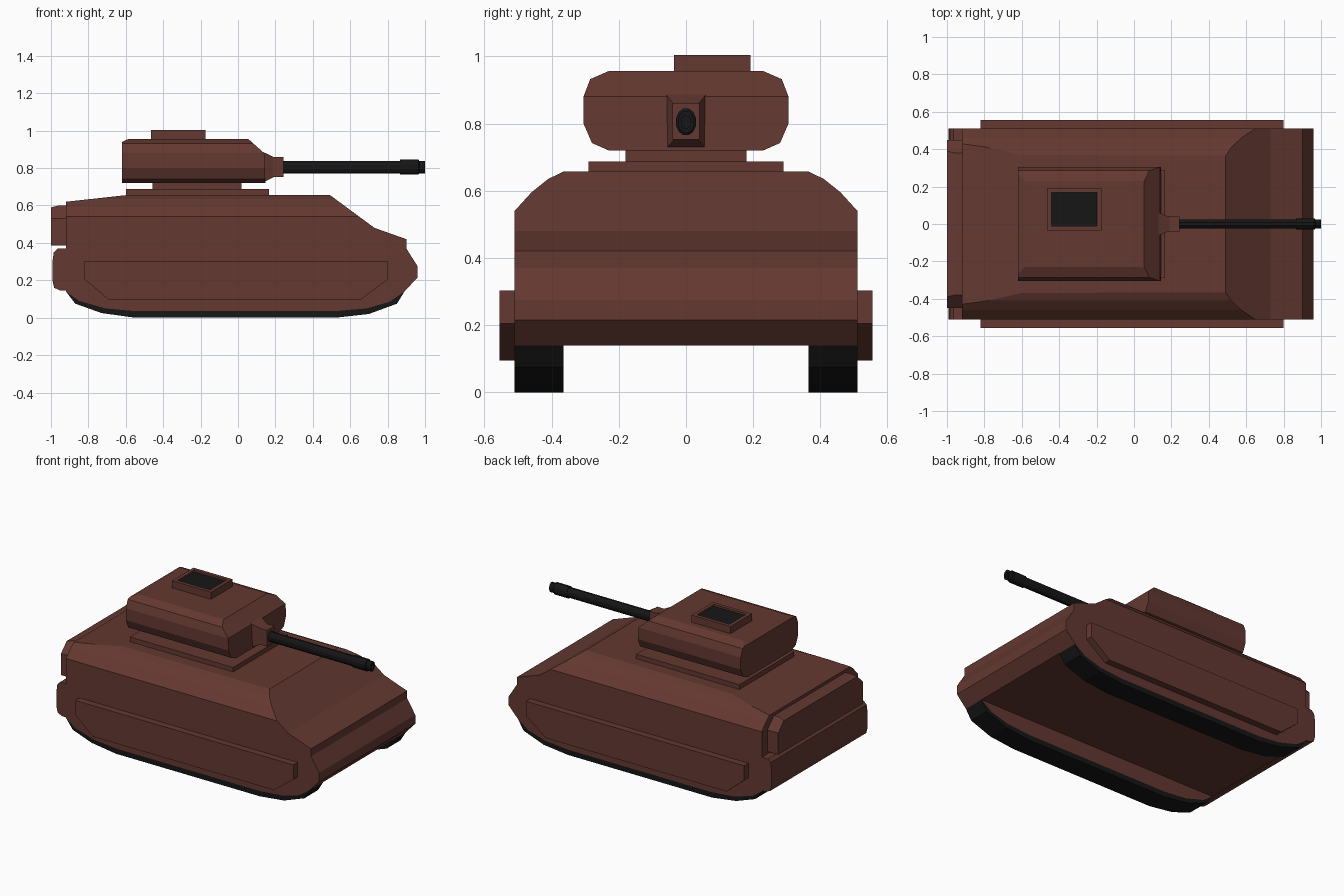
import bpy, bmesh
from math import cos, sin, pi
from mathutils import Vector

if "Cube" in bpy.data.objects:
    bpy.data.objects.remove(bpy.data.objects["Cube"])


def material(name, rgb):
    m = bpy.data.materials.new(name)
    m.diffuse_color = (*rgb, 1)
    m.use_nodes = True
    m.node_tree.nodes["Principled BSDF"].inputs["Base Color"].default_value = m.diffuse_color
    return m


BROWN = material("brown_armour", (0.125, 0.04, 0.03))
BLACK = material("black_rubber", (0.008, 0.008, 0.008))


def finish(bm, name, mats):
    bmesh.ops.recalc_face_normals(bm, faces=bm.faces)
    me = bpy.data.meshes.new(name)
    bm.to_mesh(me)
    bm.free()
    for m in mats:
        me.materials.append(m)
    ob = bpy.data.objects.new(name, me)
    bpy.context.collection.objects.link(ob)
    return ob


def prism(pts, axis, a, b):
    """Extrude an (x,z) profile along y, or a (y,z) profile along x."""
    bm = bmesh.new()
    place = (lambda p: (p[0], a, p[1])) if axis == 'y' else (lambda p: (a, p[0], p[1]))
    face = bm.faces.new([bm.verts.new(place(p)) for p in pts])
    ext = bmesh.ops.extrude_face_region(bm, geom=[face])['geom']
    shift = Vector((0, b - a, 0)) if axis == 'y' else Vector((b - a, 0, 0))
    bmesh.ops.translate(bm, vec=shift, verts=[v for v in ext if isinstance(v, bmesh.types.BMVert)])
    bmesh.ops.recalc_face_normals(bm, faces=bm.faces)
    return bm


def box(x0, x1, y0, y1, z0, z1):
    return prism([(x0, z0), (x1, z0), (x1, z1), (x0, z1)], 'y', y0, y1)


def slice_off(bm, point, normal):
    """Cut away everything on the normal side of a plane and cap the cut."""
    bmesh.ops.bisect_plane(bm, geom=bm.verts[:] + bm.edges[:] + bm.faces[:], dist=1e-5,
                           plane_co=point, plane_no=normal, clear_outer=True)
    bmesh.ops.holes_fill(bm, edges=[e for e in bm.edges if e.is_boundary], sides=0)


def lathe(name, rings, centre_z, sides, mats):
    """Loft oval rings (x, y radius, z radius) along x."""
    bm = bmesh.new()
    loops = [[bm.verts.new((x, ry * cos(2 * pi * (i + .5) / sides),
                            centre_z + rz * sin(2 * pi * (i + .5) / sides)))
              for i in range(sides)] for x, ry, rz in rings]
    for p, q in zip(loops, loops[1:]):
        for i in range(sides):
            j = (i + 1) % sides
            bm.faces.new((p[i], p[j], q[j], q[i]))
    bm.faces.new(loops[0])
    bm.faces.new(loops[-1])
    return finish(bm, name, mats)


# hull with sloped glacis and chamfered shoulders
bm = prism([(-.92, .14), (.89, .14), (.96, .215), (.96, .275), (.90, .37), (.90, .42),
            (.73, .48), (.49, .657), (-.6, .655), (-.92, .62)], 'y', -.51, .51)
shoulder = [(.51, .54), (.46, .595), (.41, .635), (.365, .657)]
for (y0, z0), (y1, z1) in zip(shoulder, shoulder[1:]):
    for s in (-1, 1):
        slice_off(bm, (0, s * y0, z0), (0, s * (z1 - z0), y0 - y1))
finish(bm, "hull", [BROWN])

# track pods, treads and side armour panels
outer = [(-.92, .14), (-.87, .075), (-.73, .025), (-.55, 0), (.52, 0), (.70, .02),
         (.85, .075), (.89, .14)]
inner = [(-.92, .14), (-.85, .09), (-.71, .05), (-.55, .035), (.52, .035), (.69, .05),
         (.81, .085), (.89, .14)]
panel = [(-.82, .303), (.80, .303), (.80, .205), (.655, .095), (-.69, .095), (-.82, .205)]
for s, side in ((-1, "near"), (1, "far")):
    finish(prism(inner, 'y', s * .365, s * .51), side + "_track_pod", [BROWN])
    finish(prism(outer + inner[-2:0:-1], 'y', s * .365, s * .51), side + "_tread", [BLACK])
    finish(prism(panel, 'y', s * .51, s * .555), side + "_side_panel", [BROWN])

# rear stowage
finish(prism([(-.92, .37), (-.965, .37), (-.985, .35), (-.992, .30), (-.992, .20),
              (-.983, .16), (-.95, .145), (-.92, .145)], 'y', -.51, .51), "rear_bumper", [BROWN])
bm = prism([(-.45, .385), (.45, .385), (.45, .53), (.38, .60), (-.38, .60), (-.45, .53)],
           'x', -1, -.92)
slice_off(bm, (-1, 0, .59), (-.25, 0, 1))
finish(bm, "rear_stowage_box", [BROWN])

# turret ring
finish(box(-.60, .167, -.29, .29, .65, .687), "turret_base_plate", [BROWN])
finish(box(-.457, .02, -.18, .18, .687, .725), "turret_neck", [BROWN])

# turret: rounded cross-section, sloped front, chamfered roof edges
half = [(.23, .72), (.28, .742), (.305, .80), (.305, .88), (.285, .932), (.23, .956)]
bm = prism(half + [(-y, z) for y, z in reversed(half)], 'x', -.62, .185)
slice_off(bm, (.14, 0, .88), (.04, 0, .045))
slice_off(bm, (.14, 0, .88), (1, 0, .04))
slice_off(bm, (.137, 0, .94), (.016, 0, .032))
slice_off(bm, (-.62, 0, .94), (-.016, 0, .035))
finish(bm, "turret", [BROWN])

# hatch with a dark recessed top
bm = box(-.465, -.175, -.036, .192, .95, 1.004)
bm.normal_update()
top = max(bm.faces, key=lambda f: f.normal.z)
bmesh.ops.inset_region(bm, faces=[top], thickness=.034)
sunk = bmesh.ops.extrude_discrete_faces(bm, faces=[])
bmesh.ops.inset_region(bm, faces=[top], thickness=.001, depth=-.012)
top.material_index = 1
finish(bm, "roof_hatch", [BROWN, BLACK])

# gun mount: flared collar then block
bm = box(.13, .20, -.061, .061, .722, .888)
for v in bm.verts:
    if v.co.x > .15:
        v.co.y *= .55
        v.co.z = .805 + (v.co.z - .805) * .6
finish(bm, "gun_collar", [BROWN])
finish(box(.185, .242, -.04, .04, .752, .86), "gun_block", [BROWN])

# barrel with muzzle sleeve and hollow end
lathe("gun_barrel", [(.23, .026, .035), (.865, .026, .035), (.865, .031, .041), (.965, .031, .041),
                     (.97, .025, .034), (1.0, .025, .034), (1.0, .014, .02), (.95, .014, .02)],
      .805, 12, [BLACK])
